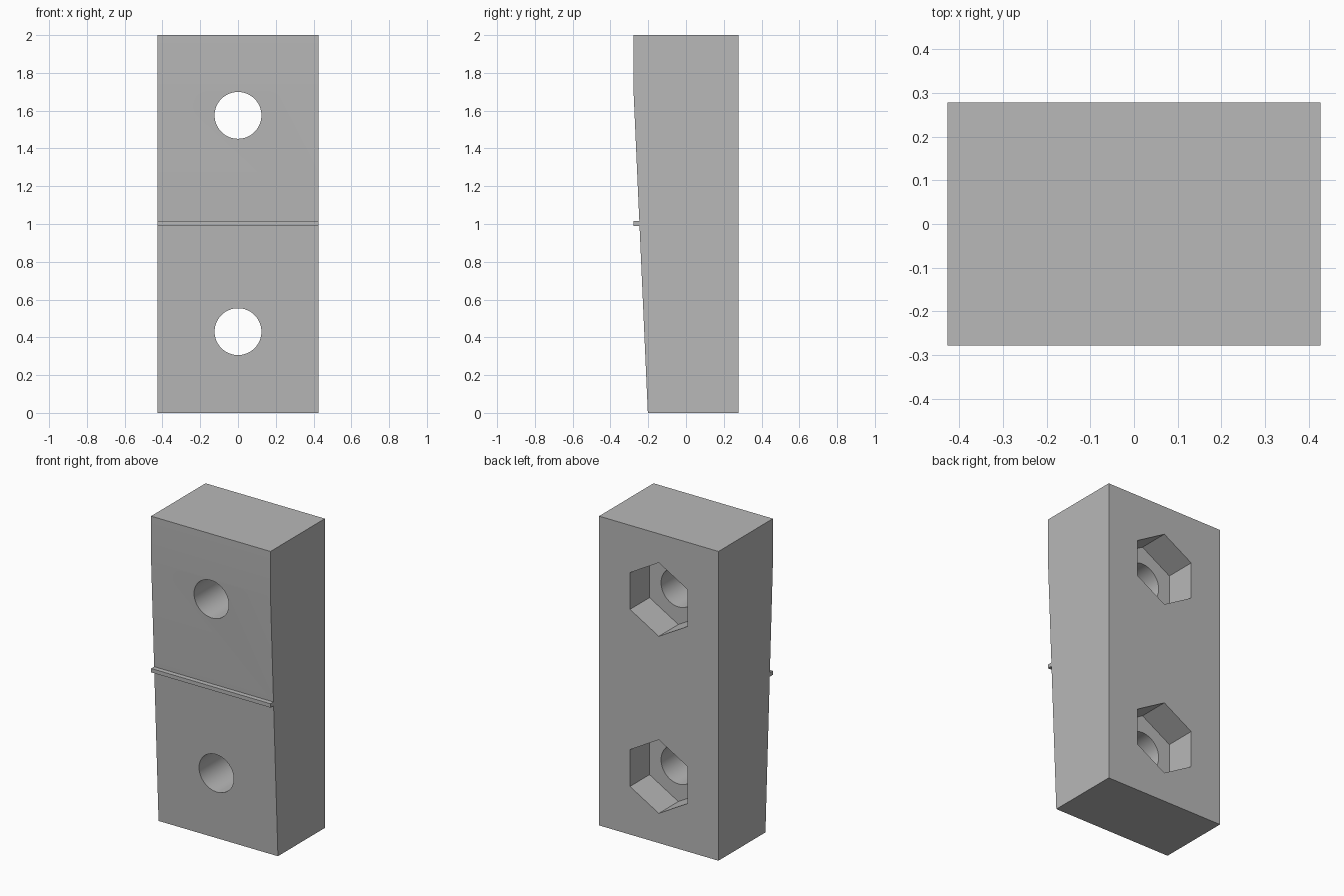
import bpy
import bmesh
import math

cube = bpy.data.objects.get("Cube")
if cube:
    bpy.data.objects.remove(cube, do_unlink=True)

HALF_W, BACK, FRONT = 0.427, 0.278, -0.278
RIDGE_LOW, RIDGE_HIGH = 0.99, 1.015
BEND = 1.71
HOLE_HEIGHTS = (0.43, 1.575)

grey = bpy.data.materials.new("plain grey")
grey.use_nodes = True
colour = (0.48, 0.48, 0.48, 1)
grey.diffuse_color = colour
grey.node_tree.nodes["Principled BSDF"].inputs["Base Color"].default_value = colour


def front_y(z):
    """Depth of the tapered front face at a height."""
    return -0.202 + (FRONT + 0.202) * min(z / BEND, 1)


# Wedge block with the cross ridge, extruded from its side profile
profile = [(BACK, 0), (BACK, 2), (FRONT, 2), (FRONT, BEND),
           (front_y(RIDGE_HIGH), RIDGE_HIGH), (FRONT, RIDGE_HIGH),
           (FRONT, RIDGE_LOW), (front_y(RIDGE_LOW), RIDGE_LOW), (front_y(0), 0)]
bm = bmesh.new()
side = bm.faces.new([bm.verts.new((-HALF_W, y, z)) for y, z in profile])
ext = bmesh.ops.extrude_face_region(bm, geom=[side])
bmesh.ops.translate(bm, vec=(2 * HALF_W, 0, 0),
                    verts=[v for v in ext["geom"] if isinstance(v, bmesh.types.BMVert)])
bmesh.ops.recalc_face_normals(bm, faces=bm.faces)
mesh = bpy.data.meshes.new("wedge_block")
bm.to_mesh(mesh)
bm.free()
block = bpy.data.objects.new("wedge_block", mesh)
bpy.context.collection.objects.link(block)
mesh.materials.append(grey)


def cut(name, sides, radius, y0, y1, z):
    """Cut a prism running along y out of the block."""
    bpy.ops.mesh.primitive_cylinder_add(vertices=sides, radius=radius, depth=y1 - y0,
                                        location=(0, (y0 + y1) / 2, z),
                                        rotation=(math.pi / 2, 0, 0))
    cutter = bpy.context.object
    cutter.name = name
    cutter.data.materials.append(grey)
    cutter.hide_render = True
    mod = block.modifiers.new(name, "BOOLEAN")
    mod.operation = "DIFFERENCE"
    mod.solver = "EXACT"
    mod.object = cutter
    bpy.context.view_layer.objects.active = block
    bpy.ops.object.modifier_apply(modifier=name)
    bpy.data.objects.remove(cutter, do_unlink=True)


# Bolt holes with hexagonal nut pockets at the back
for z in HOLE_HEIGHTS:
    cut("bolt_hole", 64, 0.124, -0.5, 0.5, z)
    cut("nut_pocket", 6, 0.238, BACK - 0.2, 0.5, z)

bpy.ops.object.select_all(action="DESELECT")
block.select_set(True)
bpy.context.view_layer.objects.active = block
bpy.ops.object.shade_smooth_by_angle(angle=math.radians(20))
